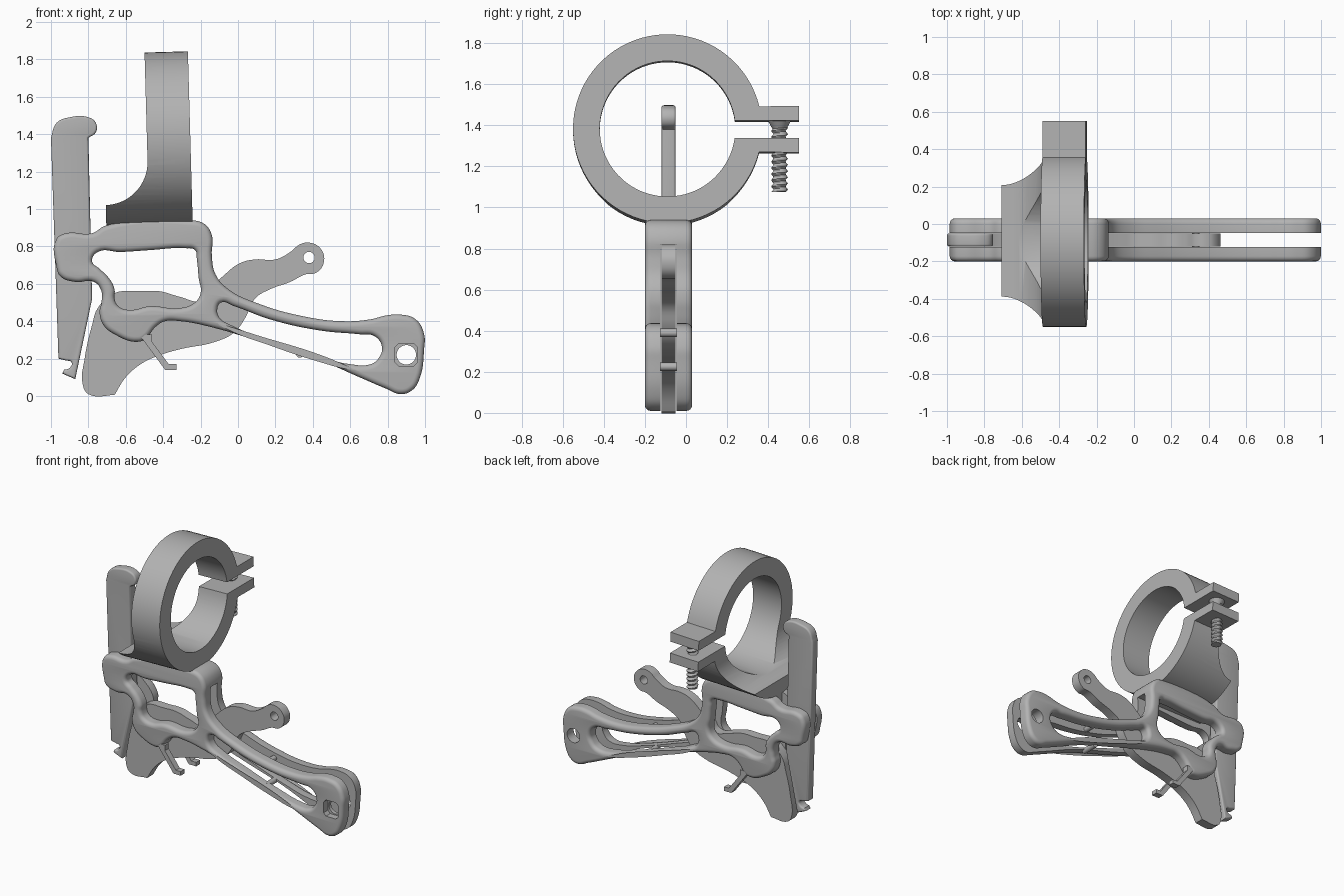
import bpy, bmesh
from math import pi, sin, cos, radians
from mathutils import Matrix, Vector

if "Cube" in bpy.data.objects:
    bpy.data.objects.remove(bpy.data.objects["Cube"])

MID = -0.085                                   # middle plane of the mechanism
FRONT = Matrix.Rotation(pi / 2, 4, "X")        # drawing plane -> x, z
SIDE = Matrix.Rotation(pi / 2, 4, "Z") @ FRONT  # drawing plane -> y, z

grey = bpy.data.materials.new("plain grey")
grey.use_nodes = True
colour = (0.45, 0.45, 0.45, 1)
grey.diffuse_color = colour
grey.node_tree.nodes["Principled BSDF"].inputs["Base Color"].default_value = colour


def evaluated_mesh(ob):
    deps = bpy.context.evaluated_depsgraph_get()
    deps.update()
    return bpy.data.meshes.new_from_object(ob.evaluated_get(deps))


def add_object(name, bm):
    """Turn a bmesh into a finished, linked object."""
    bmesh.ops.recalc_face_normals(bm, faces=bm.faces)
    mesh = bpy.data.meshes.new(name)
    bm.to_mesh(mesh)
    bm.free()
    mesh.materials.append(grey)
    ob = bpy.data.objects.new(name, mesh)
    bpy.context.collection.objects.link(ob)
    return ob


def extrude(name, outlines, depth, matrix, bevel=0.0, smooth=True, corners=()):
    """Extrude a closed outline (with any holes) to a plate of given depth."""
    cu = bpy.data.curves.new(name, "CURVE")
    cu.dimensions, cu.fill_mode = "2D", "BOTH"
    cu.extrude, cu.bevel_depth, cu.offset = depth / 2 - bevel, bevel, -bevel
    cu.bevel_resolution = 3
    for n, pts in enumerate(outlines):
        sp = cu.splines.new("BEZIER")
        sp.bezier_points.add(len(pts) - 1)
        sp.use_cyclic_u = True
        sp.resolution_u = 6 if smooth else 1
        for i, (p, (x, y)) in enumerate(zip(sp.bezier_points, pts)):
            p.co = (x, y, 0)
            sharp = not smooth or (n == 0 and i in corners)
            p.handle_left_type = p.handle_right_type = "VECTOR" if sharp else "AUTO"
    temp = bpy.data.objects.new(name + " curve", cu)
    bpy.context.collection.objects.link(temp)
    mesh = evaluated_mesh(temp)
    bpy.data.objects.remove(temp)
    bm = bmesh.new()
    bm.from_mesh(mesh)
    bpy.data.meshes.remove(mesh)
    bmesh.ops.remove_doubles(bm, verts=bm.verts, dist=0.0002)
    bm.transform(matrix)
    return add_object(name, bm)


def cylinder(name, centre, r1, r2, length, axis="Z", segments=24):
    bm = bmesh.new()
    turn = Matrix.Rotation(pi / 2, 4, "X") if axis == "Y" else Matrix()
    bmesh.ops.create_cone(bm, cap_ends=True, segments=segments, radius1=r1, radius2=r2,
                          depth=length, matrix=Matrix.Translation(centre) @ turn)
    return add_object(name, bm)


def combine(ob, cutter, operation="DIFFERENCE"):
    mod = ob.modifiers.new("cut", "BOOLEAN")
    mod.operation, mod.object, mod.solver = operation, cutter, "EXACT"
    mesh = evaluated_mesh(ob)
    ob.modifiers.clear()
    ob.data = mesh
    bpy.data.objects.remove(cutter)


def cm(*values):
    """Pairs of hundredths to points."""
    return [(a / 100, b / 100) for a, b in zip(values[::2], values[1::2])]


def arc(cx, cy, r, start, end, n):
    return [(cx + r * cos(start + (end - start) * i / n),
             cy + r * sin(start + (end - start) * i / n)) for i in range(n + 1)]


def at_y(y):
    return Matrix.Translation((0, y, 0)) @ FRONT


# Body frame with its window and the long open handle
body_outline = cm(-97, 84, -92, 87, -78, 87, -71, 91, -26, 94, -18, 92, -14, 86, -14, 75,
                  -12, 65, -5, 57, 12, 49, 33, 43, 55, 40, 71, 41, 79, 43, 87, 43.5, 95, 41,
                  99.5, 33, 99.5, 25, 97, 9, 93, 3, 87, 1, 79, 4, 65, 10, 44, 19, 12, 29,
                  -15, 37, -31, 40, -39, 40, -44, 37, -49, 31, -53, 29, -66, 33, -72, 38,
                  -74, 45, -73, 50, -73, 56, -77, 61, -87, 61, -95, 64, -97, 69)
window = cm(-78, 72, -75, 77, -63, 77, -47, 78, -28, 79, -23, 78, -22, 73, -21, 63, -20, 55,
            -23, 50, -31, 47, -47, 48, -58, 46, -64, 48, -66, 52, -66, 57, -69, 63, -74, 68)
handle_gap = cm(-11, 47, -9, 50, -2, 48, 17, 41, 44, 35, 65, 33, 73, 32, 77, 26, 75, 20,
                71, 17, 60, 17, 44, 21, 17, 30, -4, 38, -10, 42)
body = extrude("body_frame", [body_outline, window, handle_gap], 0.23, at_y(MID), bevel=0.028)

# Central slot, leaving a bridge along the top
slot = cm(-120, -20, 120, -20, 120, 82, -70, 82, -70, 120, -120, 120)
combine(body, extrude("slot_cutter", [slot], 0.076, at_y(MID), smooth=False))

# Pivot hole and the square nut recess in the front
combine(body, cylinder("hole_cutter", (0.9, MID, 0.22), 0.052, 0.052, 1, "Y", 32))
recess = cm(84, 18, 86, 16, 94, 16, 96, 18, 96, 26, 94, 28, 86, 28, 84, 26)
combine(body, extrude("recess_cutter", [recess], 0.1, at_y(-0.2), smooth=False))

# Spacers between the handle rails
for label, z in (("upper", 0.39), ("lower", 0.225)):
    cylinder(label + "_handle_spacer", (0.33, MID, z), 0.02, 0.02, 0.12, "Y", 16)

# Trigger lever with an eye at its end
lever = cm(38, 82, 44, 79, 46, 72, 42, 66, 36, 65, 28, 61, 17, 57, 9, 52, 4, 42, -2, 34,
           -12, 29, -31, 25, -44, 21, -52, 17, -60, 10, -66, 0.5, -80, 1, -83, 6, -82, 20,
           -78, 38, -75, 47, -66, 55, -52, 56, -42, 56, -31, 53, -20, 51, -15, 57, -7, 65,
           1, 71, 9, 73, 20, 73, 28, 77, 33, 81)
extrude("trigger_lever", [lever, arc(0.38, 0.74, 0.03, 0, 2 * pi * 7 / 8, 7)],
        0.07, at_y(MID), corners=(15,))

# Sliding bar with a rounded lip on top and a notch below
bar = cm(-100, 138, -97, 146, -90, 149, -80, 149, -76, 146, -76, 141, -80, 138, -78, 52,
         -87, 9, -94, 12, -93, 14, -90, 15, -89, 18, -92, 19, -96, 20)
extrude("sliding_bar", [bar], 0.07, at_y(MID), bevel=0.012, corners=(0, 6, 7, 8, 9, 10, 13, 14))

# Pair of small hooks under the body
hook = cm(-53, 33, -46, 33, -46, 29, -37, 17, -33, 17, -33, 14, -39, 14)
for label, y in (("front", -0.175), ("back", 0.005)):
    extrude(label + "_hook", [hook], 0.045, at_y(y), smooth=False)

# Split ring clamp: C section trimmed by a side profile with a flared foot
cy, cz, outer, inner = -0.09, 1.38, 0.46, 0.33
section = (cm(55, 142, 55, 149)
           + arc(cy, cz, outer, 0.24, 2 * pi - 0.25, 72)
           + cm(55, 126.5, 55, 133.5)
           + arc(cy, cz, inner, 2 * pi - 0.137, 0.122, 72))
ring = extrude("ring_clamp", [section], 1, Matrix.Translation((-0.5, 0, 0)) @ SIDE, smooth=False)
profile = (cm(-25.5, 80, -25.5, 200, -48.7, 200)
           + arc(-0.717, 1.26, 0.23, 0, -pi / 2, 16) + cm(-71.7, 80))
combine(ring, extrude("ring_trim", [profile], 2, FRONT, smooth=False), "INTERSECT")
pivot = Vector((-0.37, 0, cz))
ring.data.transform(Matrix.Translation(pivot) @ Matrix.Rotation(radians(-1.6), 4, "Y")
                    @ Matrix.Translation(-pivot))

# Clamp screw: helical thread and countersunk head
sx, sy, pitch, sides, rows = -0.37, 0.455, 0.03, 24, 56
bm = bmesh.new()
rings = []
for j in range(rows + 1):
    z = 1.075 + j * pitch / 5
    loop = []
    for i in range(sides):
        a = 2 * pi * i / sides
        r = 0.028 + 0.014 * abs((z / pitch - i / sides) % 1 * 2 - 1)
        loop.append(bm.verts.new((sx + r * cos(a), sy + r * sin(a), z)))
    rings.append(loop)
for low, high in zip(rings, rings[1:]):
    for i in range(sides):
        k = (i + 1) % sides
        bm.faces.new((low[i], low[k], high[k], high[i]))
bm.faces.new(rings[0])
bm.faces.new(rings[-1])
add_object("screw_thread", bm)
cylinder("screw_head", (sx, sy, 1.4), 0.03, 0.058, 0.05)

# Smooth the rounded surfaces, keep the edges sharp
bpy.ops.object.select_all(action="DESELECT")
for ob in bpy.context.scene.objects:
    if ob.type == "MESH" and grey.name in ob.data.materials:
        ob.select_set(True)
        bpy.context.view_layer.objects.active = ob
bpy.ops.object.shade_smooth_by_angle(angle=radians(35))
